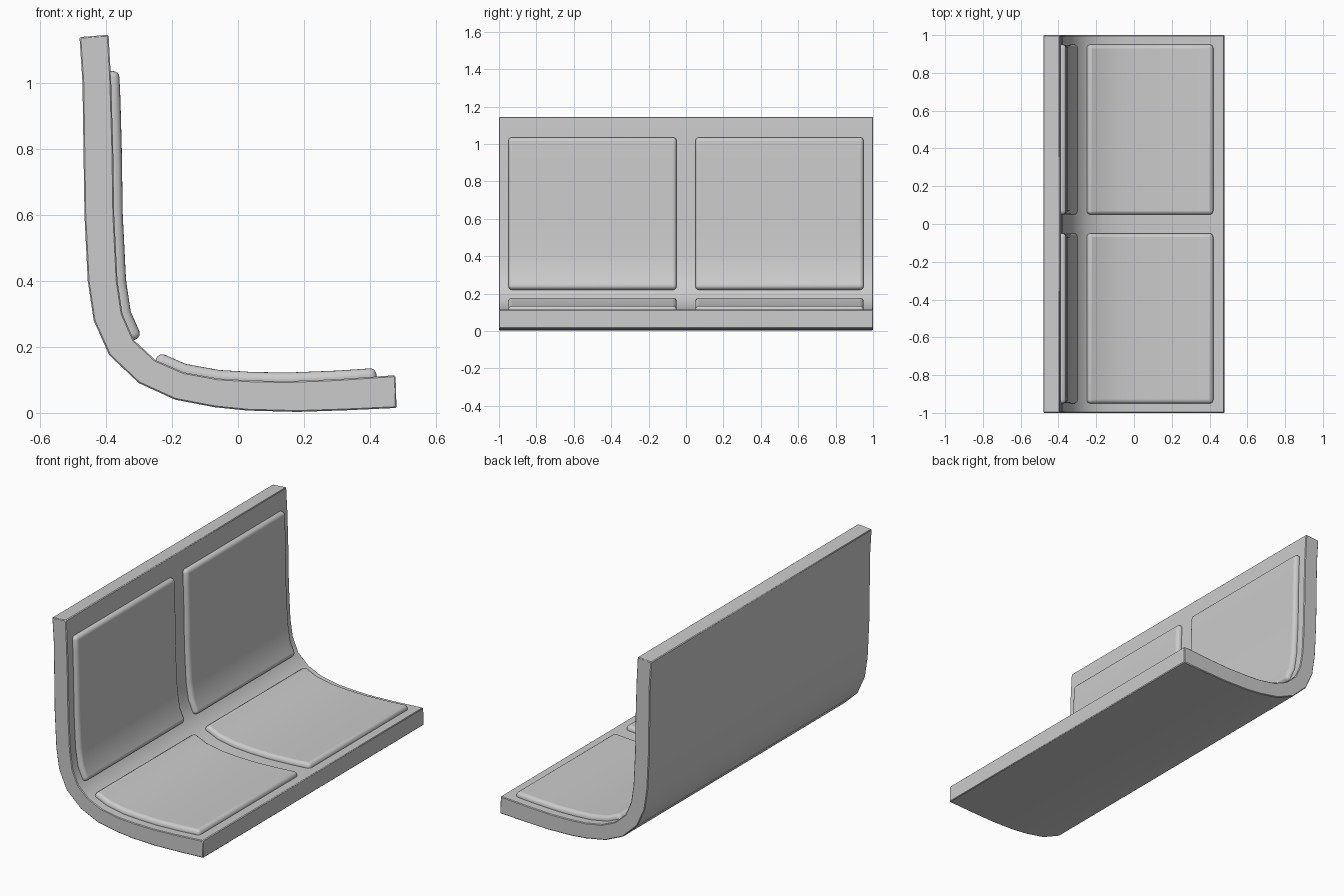
import bpy, bmesh
from mathutils import Vector

if "Cube" in bpy.data.objects:
    bpy.data.objects.remove(bpy.data.objects["Cube"])

# Side profile of the shell (x, z), from the top of the back to the seat front
OUTER = [(-.48, 1.138), (-.471, 1), (-.468, .8), (-.465, .6), (-.455, .4),
         (-.437, .28), (-.39, .175), (-.30, .09), (-.19, .04), (-.07, .017),
         (.03, .007), (.18, .003), (.33, .008), (.48, .015)]
INNER = [(-.392, 1.145), (-.384, 1), (-.378, .8), (-.375, .6), (-.365, .4),
         (-.35, .3), (-.315, .22), (-.25, .16), (-.165, .123), (-.06, .104),
         (.04, .098), (.15, .096), (.3, .102), (.477, .114)]
# Cushion paths lie on the inner face of the shell
BACK_PATH = [(-.386, 1.035), (-.382, .95), (-.378, .8), (-.375, .6), (-.365, .4),
             (-.35, .3), (-.315, .22)]
SEAT_PATH = [(-.25, .16), (-.165, .123), (-.06, .104), (.04, .098), (.15, .096),
             (.3, .102), (.42, .11)]


def extrude_profile(name, pts, y0, y1, width, segments):
    """Extrude a closed x-z outline along y and round its sharp edges."""
    bm = bmesh.new()
    face = bm.faces.new([bm.verts.new((x, y0, z)) for x, z in pts])
    res = bmesh.ops.extrude_face_region(bm, geom=[face])
    new = [v for v in res["geom"] if isinstance(v, bmesh.types.BMVert)]
    bmesh.ops.translate(bm, verts=new, vec=(0, y1 - y0, 0))
    bmesh.ops.recalc_face_normals(bm, faces=bm.faces)
    mesh = bpy.data.meshes.new(name)
    bm.to_mesh(mesh)
    bm.free()
    obj = bpy.data.objects.new(name, mesh)
    bpy.context.collection.objects.link(obj)
    bevel = obj.modifiers.new("rounded_edges", 'BEVEL')
    bevel.width, bevel.segments = width, segments
    bevel.limit_method = 'ANGLE'
    bevel.angle_limit = 0.8
    bpy.ops.object.select_all(action='DESELECT')
    obj.select_set(True)
    bpy.context.view_layer.objects.active = obj
    bpy.ops.object.shade_smooth_by_angle(angle=0.7)
    return obj


def offset(path, d):
    """Move an open path sideways by d, towards the sitter."""
    pts = [Vector(p) for p in path]
    out = []
    for i, p in enumerate(pts):
        t = (pts[min(i + 1, len(pts) - 1)] - pts[max(i - 1, 0)]).normalized()
        out.append((p.x - t.y * d, p.y + t.x * d))
    return out


# Curved bench shell
extrude_profile("bench_shell", OUTER + INNER[::-1], -1, 1, .004, 1)

# Two back cushions and two seat cushions, partly sunk into the shell
for side, y0 in (("left", -.95), ("right", .05)):
    for part, path in (("back", BACK_PATH), ("seat", SEAT_PATH)):
        outline = offset(path, .026) + offset(path, -.03)[::-1]
        extrude_profile(f"{part}_cushion_{side}", outline, y0, y0 + .9, .02, 4)
